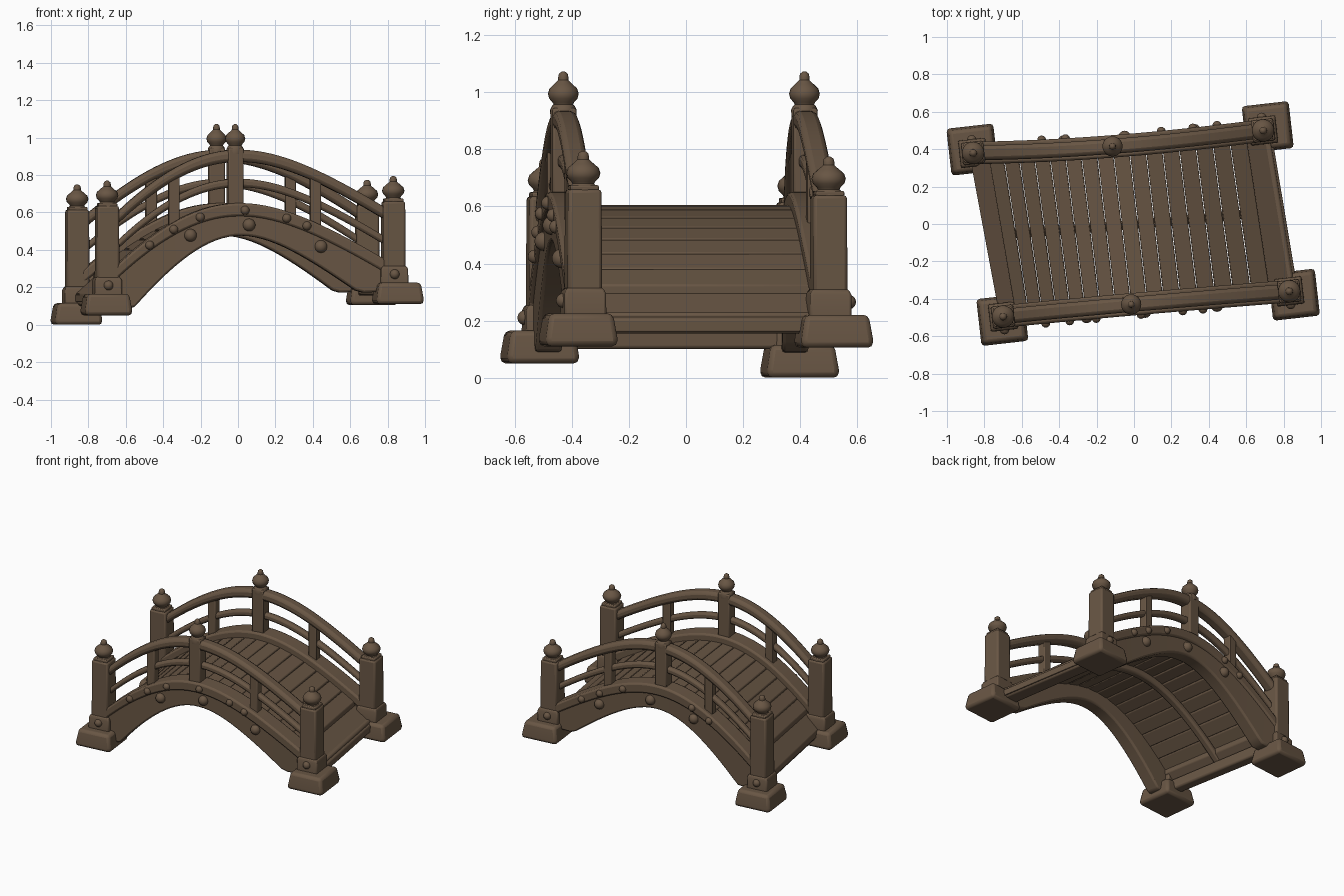
import bpy, bmesh, math
from mathutils import Vector, Matrix

if "Cube" in bpy.data.objects:
    bpy.data.objects.remove(bpy.data.objects["Cube"])

wood = bpy.data.materials.new("weathered brown wood")
wood.diffuse_color = (0.14, 0.093, 0.058, 1)
wood.use_nodes = True
wood.node_tree.nodes["Principled BSDF"].inputs["Base Color"].default_value = wood.diffuse_color
TURN = math.radians(6.5)

# Plan positions (left post, middle post, right post) for each side of the skewed bridge
SIDES = {"front": [(-0.70, -0.495), (-0.015, -0.43), (0.83, -0.36)],
         "back": [(-0.86, 0.38), (-0.115, 0.415), (0.69, 0.50)]}
FOOT_Z = {"front": (0.05, 0.11), "back": (0.0, 0.105)}
TIP_Z = {"front": (0.77, 0.795), "back": (0.75, 0.775)}
BALUSTERS = {"front": (-0.45, 0.53), "back": (-0.46, 0.50)}
SMALL_PEGS = {"front": (-0.65, -0.46, -0.26, 0.06, 0.34, 0.47), "back": (-0.49, -0.32, 0.34, 0.55, 0.71)}


def plan(side, t):
    """Point on a side's plan line, t from -1 (left) to 1 (right)."""
    a, b, c = [Vector(p) for p in SIDES[side]]
    return a * t * (t - 1) / 2 + b * (1 - t * t) + c * t * (t + 1) / 2


def arch(peak, a, b, tilt=0.025):
    return lambda t: peak - a * (math.sqrt(1 + b * t * t) - 1) + tilt * t


rail_top = arch(0.935, 0.62, 1.5)
girder_top = arch(0.65, 0.55, 1.7)
girder_low = arch(0.475, 0.40, 4.0, 0.06)
deck_top = arch(0.605, 0.60, 1.6)


def finish(name, bm, bevel=0.0, segments=2):
    bmesh.ops.recalc_face_normals(bm, faces=bm.faces)
    me = bpy.data.meshes.new(name)
    bm.to_mesh(me)
    bm.free()
    ob = bpy.data.objects.new(name, me)
    bpy.context.collection.objects.link(ob)
    me.materials.append(wood)
    if bevel:
        m = ob.modifiers.new("soft edges", 'BEVEL')
        m.width, m.segments, m.limit_method = bevel, segments, 'ANGLE'
        m.angle_limit = math.radians(40)
    bpy.context.view_layer.objects.active = ob
    ob.select_set(True)
    bpy.ops.object.shade_smooth_by_angle(angle=math.radians(40))
    ob.select_set(False)
    return ob


def loft(bm, rings):
    vs = [[bm.verts.new(p) for p in r] for r in rings]
    for r, s in zip(vs, vs[1:]):
        n = len(r)
        for i in range(n):
            bm.faces.new((r[i], r[(i + 1) % n], s[(i + 1) % n], s[i]))
    bm.faces.new(vs[0][::-1])
    bm.faces.new(vs[-1])


def strip(name, path, top, low, width, t0, t1, bevel=0.012, n=40):
    """Curved timber following a plan path between two height functions."""
    bm = bmesh.new()
    rings = []
    for i in range(n + 1):
        t = t0 + (t1 - t0) * i / n
        p, zt, zl = path(t), top(t), low(t)
        s = Vector((-math.sin(TURN), math.cos(TURN))) * width / 2
        q, r = p - s, p + s
        rings.append([(q.x, q.y, zl), (r.x, r.y, zl), (r.x, r.y, zt), (q.x, q.y, zt)])
    loft(bm, rings)
    return finish(name, bm, bevel)


def square(p, half, z):
    rot = Matrix.Rotation(TURN, 2)
    return [(*(Vector(p) + rot @ Vector((sx * half, sy * half))), z)
            for sx, sy in ((-1, -1), (1, -1), (1, 1), (-1, 1))]


def block(name, p, levels, bevel):
    """Square column from (half width, z) levels."""
    bm = bmesh.new()
    loft(bm, [square(p, h, z) for h, z in levels])
    return finish(name, bm, bevel)


def finial(name, p, tip, s=1.0):
    """Turned onion-shaped cap."""
    prof = [(0.05, -0.16), (0.052, -0.135), (0.045, -0.122), (0.038, -0.115), (0.042, -0.108),
            (0.055, -0.095), (0.060, -0.078), (0.054, -0.060), (0.038, -0.046), (0.026, -0.036),
            (0.020, -0.030), (0.020, -0.020), (0.017, -0.008), (0.006, 0.0)]
    bm = bmesh.new()
    loft(bm, [[(p[0] + r * s * math.cos(a * math.pi / 10), p[1] + r * s * math.sin(a * math.pi / 10), tip + z)
               for a in range(20)] for r, z in prof])
    finish(name, bm)


def knob(name, pos, r):
    bm = bmesh.new()
    bmesh.ops.create_uvsphere(bm, u_segments=14, v_segments=9, radius=r, matrix=Matrix.Translation(pos))
    finish(name, bm)


for side, pts in SIDES.items():
    path = lambda t, s=side: plan(s, t)
    out = -1 if side == "front" else 1
    outward = Vector((-math.sin(TURN), math.cos(TURN))) * out

    # Arched girder: projecting upper band over a deeper lower band
    strip(side + "_girder_cap", path, girder_top, lambda t: girder_top(t) - 0.07, 0.12, -0.97, 0.97)
    strip(side + "_girder", path, lambda t: girder_top(t) - 0.05,
          lambda t: min(max(girder_low(t), 0.13 + 0.05 * t), girder_top(t) - 0.09), 0.094, -0.97, 0.97)

    # Handrail and middle rail
    strip(side + "_handrail", path, rail_top, lambda t: rail_top(t) - 0.065, 0.08, -0.98, 0.98, 0.02)
    strip(side + "_middle_rail", path, lambda t: rail_top(t) - 0.155,
          lambda t: rail_top(t) - 0.2, 0.045, -0.98, 0.98, 0.014)

    # Balusters
    for t in BALUSTERS[side]:
        block(side + "_baluster", path(t), [(0.029, girder_top(t) - 0.04), (0.029, rail_top(t) - 0.03)], 0.006)

    # Corner posts with footings
    for k, label in ((0, "left"), (2, "right")):
        p, z, tip = pts[k], FOOT_Z[side][k // 2], TIP_Z[side][k // 2]
        n = side + "_" + label
        fp = (p[0] + (0.025 if k else -0.004), p[1] + out * 0.018)
        block(n + "_footing", fp, [(0.126, z), (0.126, z + 0.03), (0.112, z + 0.115)], 0.018)
        block(n + "_post_base", p, [(0.074, z + 0.1), (0.073, z + 0.185), (0.064, z + 0.205)], 0.008)
        block(n + "_post", p, [(0.061, z + 0.19), (0.059, tip - 0.135)], 0.012)
        block(n + "_post_collar", p, [(0.05, tip - 0.14), (0.05, tip - 0.12)], 0.006)
        finial(n + "_finial", p, tip)
        q = Vector(p) + outward * 0.07
        knob(n + "_post_knob", (q.x, q.y, z + 0.16), 0.026)

    # Middle post
    p = pts[1]
    block(side + "_middle_post", p, [(0.042, 0.58), (0.042, 0.945)], 0.008)
    finial(side + "_middle_finial", p, 1.073, 0.9)

    # Peg heads along the girder
    for t in SMALL_PEGS[side]:
        q = path(t) + outward * 0.058
        knob(side + "_small_peg", (q.x, q.y, girder_top(t) - 0.038), 0.024)
    for t in (-0.33, 0.09, 0.56):
        q = path(t) + outward * 0.045
        knob(side + "_large_peg", (q.x, q.y, girder_top(t) - 0.115), 0.034)


def plank(name, t0, t1, top, thick):
    """Deck board spanning between the two girders."""
    bm = bmesh.new()
    rings = []
    for side in ("front", "back"):
        a, b = plan(side, t0), plan(side, t1)
        za, zb = top(t0), top(t1)
        rings.append([(a.x, a.y, za - thick), (b.x, b.y, zb - thick), (b.x, b.y, zb), (a.x, a.y, za)])
    loft(bm, rings)
    finish(name, bm, 0.006)


# Deck planks, with wider and slightly lower end boards
COUNT, EDGE = 16, 0.89
step = 2 * EDGE / COUNT
for i in range(COUNT):
    t = -EDGE + i * step
    plank("deck_plank", t + 0.002, t + step - 0.002, deck_top, 0.042)
end_top = lambda t: deck_top(t) - 0.03
plank("left_end_board", -1.03, -EDGE + 0.02, end_top, 0.045)
plank("right_end_board", EDGE - 0.02, 1.05, end_top, 0.045)

# Level cross beams between the footings
for label, t, low in (("left", -0.96, 0.10), ("right", 0.98, 0.155)):
    bm = bmesh.new()
    rings = []
    for side in ("front", "back"):
        a, b = plan(side, t - 0.055), plan(side, t + 0.055)
        rings.append([(a.x, a.y, low), (b.x, b.y, low), (b.x, b.y, low + 0.075), (a.x, a.y, low + 0.075)])
    loft(bm, rings)
    finish(label + "_cross_beam", bm, 0.012)

# Centre beam carrying the deck from below
strip("centre_beam", lambda t: (plan("front", t) + plan("back", t)) / 2,
      lambda t: deck_top(t) - 0.035, lambda t: deck_top(t) - 0.085, 0.05, -0.95, 0.95)
